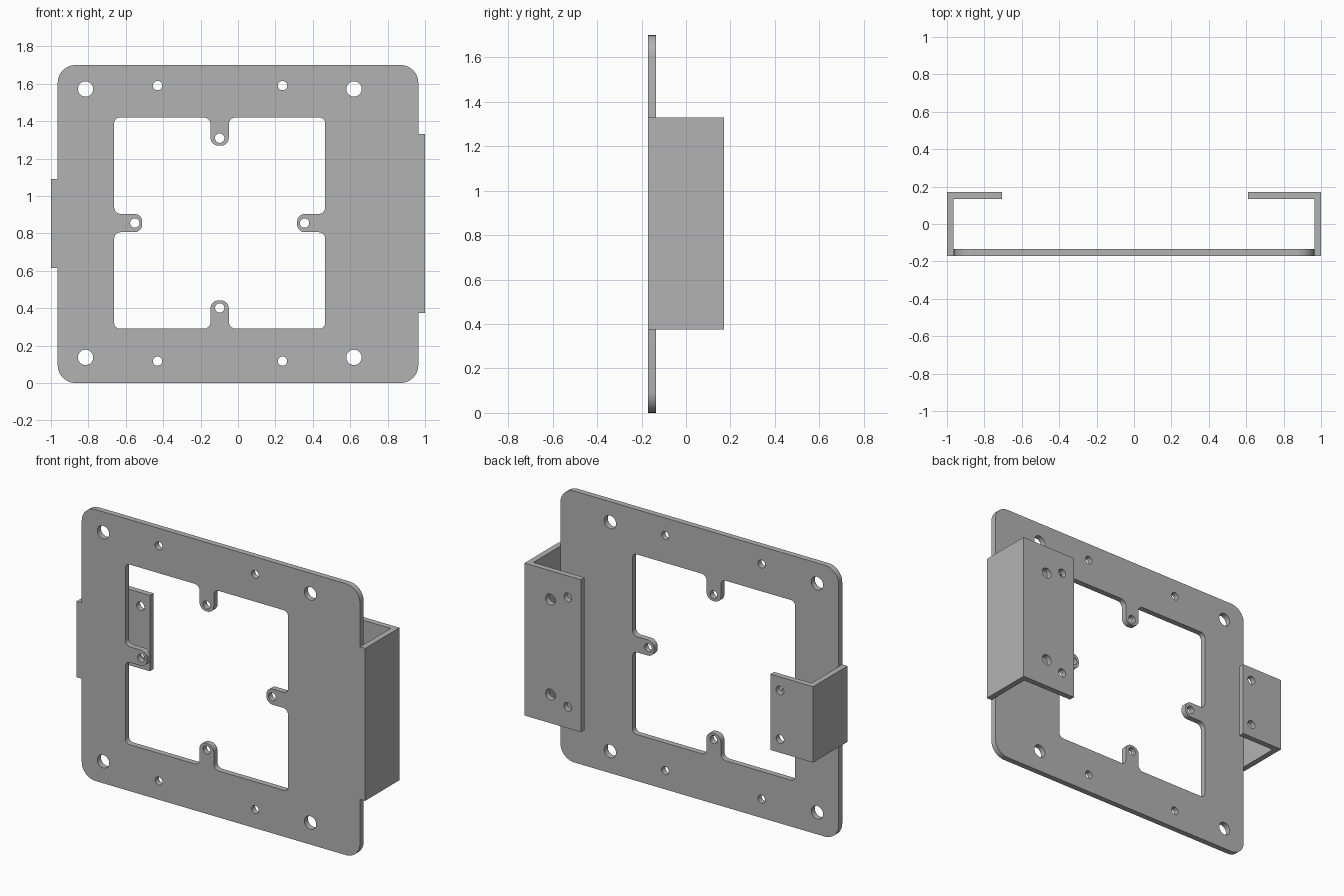
import bpy, bmesh
from math import cos, sin, pi
from mathutils import Vector, Matrix

if "Cube" in bpy.data.objects:
    bpy.data.objects.remove(bpy.data.objects["Cube"])

T = 0.036                  # sheet thickness
FRONT, BACK = -0.17, 0.17  # overall depth

grey = bpy.data.materials.new("plain grey")
grey.use_nodes = True
colour = (0.45, 0.45, 0.45, 1)
grey.diffuse_color = colour
grey.node_tree.nodes["Principled BSDF"].inputs["Base Color"].default_value = colour


def circle(x, z, r, n=32):
    return [(x + r * cos(2 * pi * i / n), z + r * sin(2 * pi * i / n)) for i in range(n)]


def rounded(corners, steps=8):
    """Outline from (x, z, radius) right-angle corners, each one filleted."""
    out = []
    for i, (x, z, r) in enumerate(corners):
        p = Vector((x, z))
        if r == 0:
            out.append((x, z))
            continue
        a = (Vector(corners[i - 1][:2]) - p).normalized() * r
        b = (Vector(corners[(i + 1) % len(corners)][:2]) - p).normalized() * r
        for k in range(steps + 1):
            t = pi / 2 * k / steps
            out.append(tuple(p + a * (1 - sin(t)) + b * (1 - cos(t))))
    return out


def rectangle(x0, x1, z0, z1, r=0):
    return rounded([(x0, z0, r), (x1, z0, r), (x1, z1, r), (x0, z1, r)])


def sheet(name, outlines, y0, y1):
    """Upright sheet; the first outline is the edge and the others are holes."""
    curve = bpy.data.curves.new(name, 'CURVE')
    curve.dimensions = '2D'
    curve.fill_mode = 'BOTH'
    curve.extrude = (y1 - y0) / 2
    for pts in outlines:
        s = curve.splines.new('POLY')
        s.points.add(len(pts) - 1)
        for point, (x, z) in zip(s.points, pts):
            point.co = (x, z, 0, 1)
        s.use_cyclic_u = True
    temp = bpy.data.objects.new(name + " outline", curve)
    bpy.context.collection.objects.link(temp)
    bpy.context.view_layer.update()
    mesh = bpy.data.meshes.new_from_object(
        temp.evaluated_get(bpy.context.evaluated_depsgraph_get()))
    bpy.data.objects.remove(temp)
    mesh.transform(Matrix.Translation((0, (y0 + y1) / 2, 0)) @ Matrix.Rotation(pi / 2, 4, 'X'))
    bm = bmesh.new()
    bm.from_mesh(mesh)
    bmesh.ops.remove_doubles(bm, verts=bm.verts, dist=1e-5)
    bmesh.ops.recalc_face_normals(bm, faces=bm.faces)
    bm.to_mesh(mesh)
    bm.free()
    mesh.materials.clear()
    mesh.materials.append(grey)
    obj = bpy.data.objects.new(name, mesh)
    bpy.context.collection.objects.link(obj)
    bpy.ops.object.select_all(action='DESELECT')
    obj.select_set(True)
    bpy.context.view_layer.objects.active = obj
    bpy.ops.object.shade_smooth_by_angle(angle=pi / 6)
    return obj


# Square opening with a screw tab in the middle of each side
cx, cz, h = -0.098, 0.855, 0.564
tab, reach = 0.049, 0.15
side = [(-h, h, 0.03), (-tab, h, 0.035), (-tab, h - reach, 0.042),
        (tab, h - reach, 0.042), (tab, h, 0.035)]
opening, tab_holes = [], []
for q in range(4):
    c, s = round(cos(q * pi / 2)), round(sin(q * pi / 2))
    opening += [(cx + x * c + z * s, cz - x * s + z * c, r) for x, z, r in side]
    d = h - reach + 0.04
    tab_holes.append(circle(cx + d * s, cz + d * c, 0.025))

# Face plate with mounting holes
holes = [rounded(opening)] + tab_holes
for x in (-0.815, 0.62):
    holes += [circle(x, z, 0.041) for z in (0.137, 1.572)]
for x in (-0.43, 0.238):
    holes += [circle(x, z, 0.025) for z in (0.117, 1.59)]
sheet("face_plate", [rectangle(-0.964, 0.964, 0, 1.7, 0.095)] + holes, FRONT, FRONT + T)

# Side brackets folded back, with drilled return lips
brackets = [
    ("left", 1, 0.61, 0.375, 1.33,
     [(0.82, 0.18, 0.034), (0.70, 0.135, 0.027)]),
    ("right", -1, 0.705, 0.615, 1.09, [(0.77, 0.085, 0.027)]),
]
for name, sx, inner, z0, z1, drills in brackets:
    sheet(name + "_bracket_side", [rectangle(*sorted((sx * 0.964, sx)), z0, z1)], FRONT, BACK)
    lip_holes = [circle(sx * x, z, r) for x, inset, r in drills
                 for z in (z0 + inset, z1 - inset)]
    sheet(name + "_bracket_lip",
          [rectangle(*sorted((sx * inner, sx * 0.964)), z0, z1)] + lip_holes, BACK - T, BACK)
